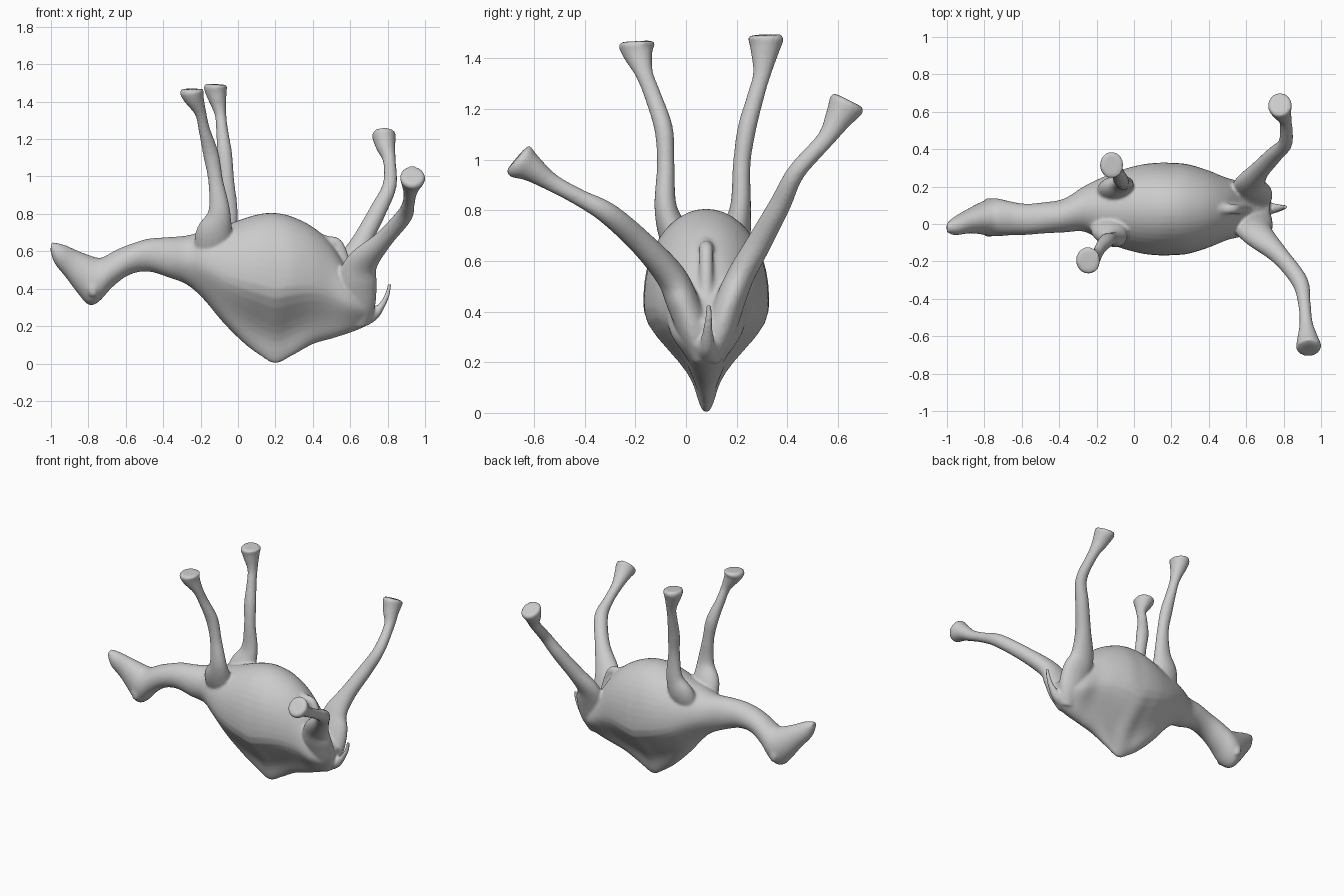
import bpy, bmesh
from math import sin, cos, pi
from mathutils import Vector

bm = bmesh.new()


def spline(rows, steps=6):
    """Catmull-Rom through rows of numbers."""
    out = []
    n = len(rows)
    for i in range(n - 1):
        a, b = rows[max(i - 1, 0)], rows[i]
        c, d = rows[i + 1], rows[min(i + 2, n - 1)]
        for s in range(steps):
            t = s / steps
            out.append([0.5 * (2 * q + (r - p) * t + (2 * p - 5 * q + 4 * r - w) * t * t
                               + (3 * q - p - 3 * r + w) * t ** 3)
                        for p, q, r, w in zip(a, b, c, d)])
    out.append(list(rows[-1]))
    return out


def skin(rings):
    """Bridge rings of points into a closed shell."""
    loops = [[bm.verts.new(p) for p in ring] for ring in rings]
    n = len(loops[0])
    faces = [bm.faces.new((a[i], a[(i + 1) % n], b[(i + 1) % n], b[i]))
             for a, b in zip(loops, loops[1:]) for i in range(n)]
    faces += [bm.faces.new(loops[0]), bm.faces.new(loops[-1])]
    bmesh.ops.recalc_face_normals(bm, faces=faces)


def trunk(rows, n=48):
    """Rows: low x, low z, high x, high z, centre y, half width, taper of the low side."""
    rings = []
    for xl, zl, xh, zh, y, w, k in spline(rows):
        ring = []
        for i in range(n):
            a = 2 * pi * i / n
            c = cos(a)
            t = min(max(-c / 0.8, 0), 1)
            f = 1 + k * (0.1 * c - 0.68 * t * t * (3 - 2 * t))
            ring.append(((xl + xh) / 2 + (xh - xl) / 2 * c, y + w * sin(a) * f,
                         (zl + zh) / 2 + (zh - zl) / 2 * c))
        rings.append(ring)
    skin(rings)


def tube(rows, axis, n=18):
    """Rows: x, y, z, radius along axis, radius across it."""
    pts = spline(rows)
    rings = []
    for i, (x, y, z, ra, rb) in enumerate(pts):
        t = (Vector(pts[min(i + 1, len(pts) - 1)][:3]) - Vector(pts[max(i - 1, 0)][:3])).normalized()
        u = (axis - axis.dot(t) * t).normalized()
        v = t.cross(u)
        rings.append([Vector((x, y, z)) + u * ra * cos(2 * pi * j / n) + v * rb * sin(2 * pi * j / n)
                      for j in range(n)])
    skin(rings)


X, Y = Vector((1, 0, 0)), Vector((0, 1, 0))

# Head and neck, from the nose backwards
head_neck = [
    (-1.003, .60, -.998, .65, -.02, .025, 0), (-.98, .535, -.93, .635, -.01, .05, 0),
    (-.92, .46, -.85, .60, .015, .065, 0), (-.86, .38, -.775, .572, .03, .085, 0),
    (-.80, .315, -.735, .565, .035, .10, 0), (-.745, .33, -.70, .58, .035, .10, 0),
    (-.67, .41, -.645, .61, .03, .09, 0), (-.58, .475, -.57, .64, .025, .083, 0),
    (-.48, .492, -.48, .667, .033, .083, 0), (-.37, .46, -.38, .675, .045, .09, 0)]
# Barrel, hump (pointing down) and rump: x, low z, high z, half width, taper
barrel = [
    (-.27, .42, .685, .12, .1), (-.18, .34, .71, .165, .2), (-.08, .22, .735, .205, .4),
    (.03, .11, .775, .235, .7), (.12, .042, .80, .246, .9), (.2, 0, .805, .246, .95),
    (.29, .042, .785, .238, .9), (.4, .103, .73, .205, .65), (.5, .133, .64, .165, .5),
    (.6, .165, .49, .14, .4), (.68, .20, .40, .095, .3), (.725, .24, .36, .05, 0)]
trunk(head_neck + [(x, a, x, b, .08, w, k) for x, a, b, w, k in barrel])

# Front legs
tube([(-.15, .04, .50, .08, .05), (-.13, -.035, .68, .10, .065), (-.10, -.08, .81, .06, .045),
      (-.12, -.08, .98, .040, .035), (-.145, -.088, 1.12, .042, .037), (-.18, -.13, 1.25, .031, .034),
      (-.20, -.165, 1.34, .031, .036), (-.235, -.19, 1.42, .055, .06), (-.245, -.195, 1.455, .067, .073),
      (-.246, -.196, 1.468, .05, .055)], X)
tube([(-.13, .12, .50, .08, .05), (-.10, .185, .68, .095, .065), (-.06, .215, .81, .06, .042),
      (-.06, .22, .98, .040, .035), (-.072, .24, 1.12, .041, .037), (-.085, .275, 1.25, .032, .034),
      (-.095, .30, 1.34, .032, .036), (-.115, .312, 1.44, .055, .06), (-.12, .315, 1.48, .063, .072),
      (-.12, .315, 1.493, .05, .055)], X)

# Hind legs with thighs
tube([(.64, .06, .20, .05, .03), (.64, .035, .31, .095, .06), (.635, -.01, .43, .108, .065),
      (.665, -.06, .54, .085, .06), (.78, -.17, .665, .05, .05), (.885, -.305, .785, .045, .044),
      (.91, -.42, .85, .034, .034), (.92, -.53, .91, .036, .036), (.928, -.61, .965, .056, .054),
      (.934, -.657, .995, .068, .073), (.935, -.67, 1.005, .05, .05)], X)
tube([(.64, .10, .20, .05, .03), (.64, .13, .31, .095, .06), (.63, .17, .43, .108, .06),
      (.62, .215, .54, .085, .055), (.67, .285, .665, .055, .05), (.75, .37, .82, .046, .043),
      (.81, .435, .95, .038, .036), (.81, .55, 1.08, .034, .036), (.79, .60, 1.16, .052, .054),
      (.78, .635, 1.22, .064, .073), (.779, .643, 1.235, .05, .055)], X)

# Belly ridge and tail
tube([(.38, .08, .69, .03, .03), (.47, .08, .655, .03, .03), (.53, .08, .64, .028, .03),
      (.565, .08, .56, .028, .03), (.595, .08, .46, .028, .03), (.65, .08, .36, .025, .03)], Y)
tube([(.64, .08, .22, .05, .035), (.72, .082, .255, .033, .03), (.775, .086, .32, .022, .017),
      (.802, .09, .38, .015, .013), (.81, .09, .43, .01, .01)], Y)

# Small ears lying flat beside the crown
for s in (-1, 1):
    tube([(-.77, .035 + s * .06, .45, .03, .03), (-.775, .035 + s * .08, .40, .025, .03),
          (-.775, .035 + s * .08, .36, .015, .02)], Y)

mesh = bpy.data.meshes.new("camel")
bm.to_mesh(mesh)
bm.free()
camel = bpy.data.objects.new("camel", mesh)
bpy.context.collection.objects.link(camel)

# Fuse the parts into one smooth skin
fuse = camel.modifiers.new("fuse", 'REMESH')
fuse.mode = 'VOXEL'
fuse.voxel_size = 0.009
fuse.use_smooth_shade = True
relax = camel.modifiers.new("relax", 'SMOOTH')
relax.factor = 0.5
relax.iterations = 6
